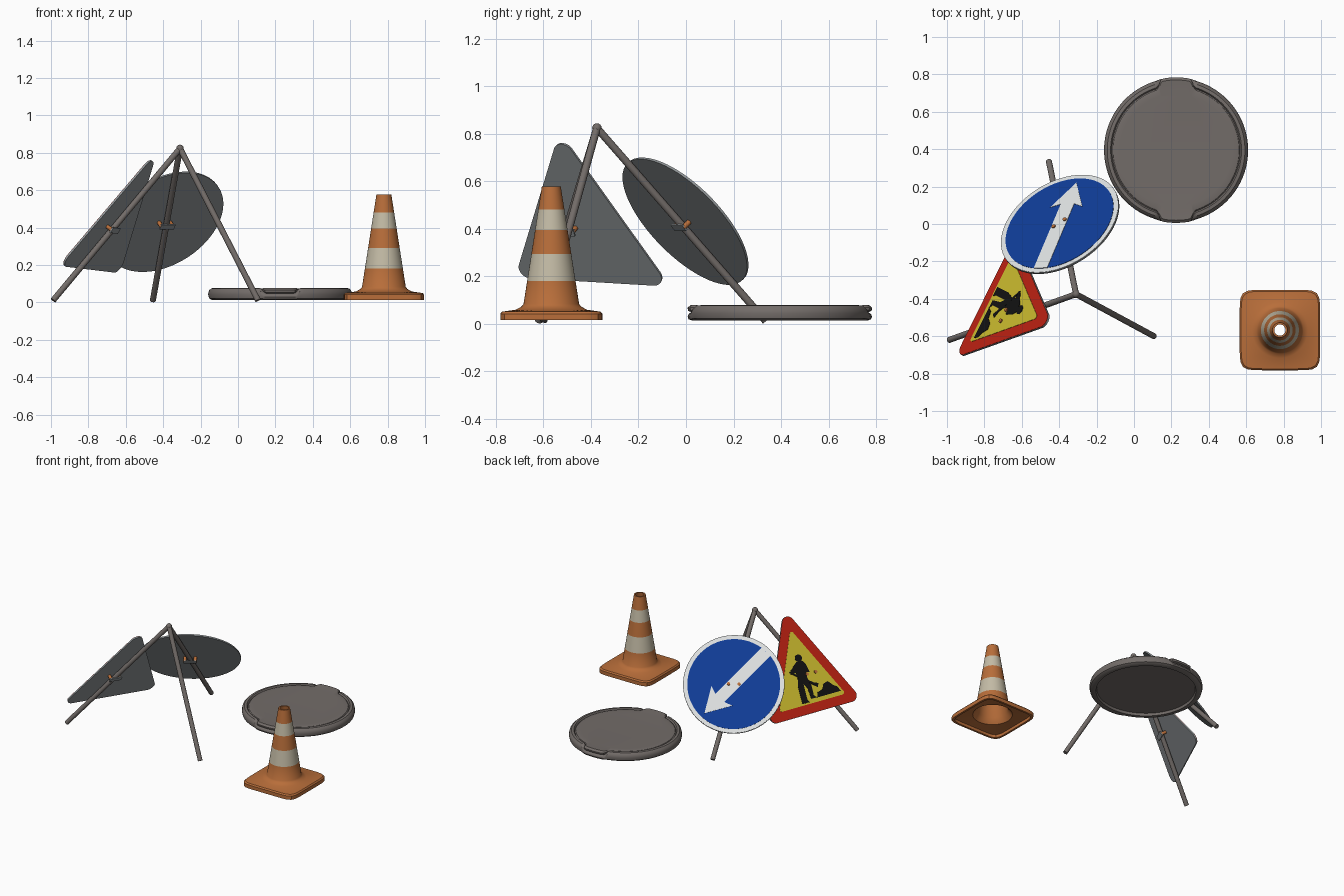
import bpy, bmesh, math
from mathutils import Vector, Matrix

if "Cube" in bpy.data.objects:
    bpy.data.objects.remove(bpy.data.objects["Cube"])


def material(name, r, g, b):
    m = bpy.data.materials.new(name)
    m.diffuse_color = (r, g, b, 1)
    m.use_nodes = True
    m.node_tree.nodes["Principled BSDF"].inputs["Base Color"].default_value = m.diffuse_color
    return m


RUBBER = material("dark rubber grey", .17, .15, .14)
STEEL = material("sign back grey", .27, .29, .30)
ORANGE = material("cone orange", .48, .155, .042)
CREAM = material("cone stripe cream", .55, .50, .38)
BLUE = material("sign blue", .005, .046, .31)
WHITE = material("sign white", .74, .76, .76)
RED = material("sign red", .50, .015, .006)
YELLOW = material("sign yellow", .60, .50, .028)
BLACK = material("pictogram black", .006, .006, .006)


def finish(name, bm, mats, matrix=None, smooth=True):
    bmesh.ops.recalc_face_normals(bm, faces=bm.faces[:])
    me = bpy.data.meshes.new(name)
    bm.to_mesh(me)
    bm.free()
    for m in mats:
        me.materials.append(m)
    ob = bpy.data.objects.new(name, me)
    bpy.context.collection.objects.link(ob)
    if matrix is not None:
        ob.matrix_world = matrix
    if smooth:
        bpy.ops.object.select_all(action='DESELECT')
        ob.select_set(True)
        bpy.context.view_layer.objects.active = ob
        bpy.ops.object.shade_smooth_by_angle(angle=math.radians(35))
    return ob


def loft(bm, rings, closed=False):
    """Skin a list of equal-length point rings; returns faces per band."""
    vs = [[bm.verts.new(p) for p in ring] for ring in rings]
    n, bands = len(vs[0]), []
    for i in range(len(vs) if closed else len(vs) - 1):
        a, b = vs[i], vs[(i + 1) % len(vs)]
        bands.append([bm.faces.new((a[k], a[(k + 1) % n], b[(k + 1) % n], b[k])) for k in range(n)])
    if not closed:
        bm.faces.new(vs[0])
        bm.faces.new(vs[-1])
    return bands


def plate(name, outline, z0, z1, mat, frame):
    bm = bmesh.new()
    loft(bm, [[(x, y, z) for x, y in outline] for z in (z0, z1)])
    return finish(name, bm, [mat], frame)


def rod(name, p, q, r, mat):
    p, q = Vector(p), Vector(q)
    d = q - p
    bm = bmesh.new()
    bmesh.ops.create_cone(bm, cap_ends=True, segments=20, radius1=r, radius2=r, depth=d.length)
    rot = d.to_track_quat('Z', 'Y').to_matrix().to_4x4()
    return finish(name, bm, [mat], Matrix.Translation((p + q) / 2) @ rot)


def sign_frame(origin, normal, up):
    n = Vector(normal).normalized()
    v = Vector(up)
    v = (v - n * n.dot(v)).normalized()
    u = v.cross(n)
    m = Matrix((u, v, n)).transposed().to_4x4()
    m.translation = origin
    return m


def circle(r, n=72, cx=0, cy=0):
    return [(cx + r * math.cos(2 * math.pi * k / n), cy + r * math.sin(2 * math.pi * k / n)) for k in range(n)]


def round_triangle(half, low, high, r, steps=10):
    """Triangle of corner centres, with arcs of radius r around them."""
    slope = math.atan2(high - low, half)          # base angle
    out = []
    for cx, cy, a0, a1 in ((half, low, -math.pi / 2, math.pi / 2 - slope),
                           (0, high, math.pi / 2 - slope, math.pi / 2 + slope),
                           (-half, low, math.pi / 2 + slope, math.pi * 1.5)):
        for k in range(steps + 1):
            a = a0 + (a1 - a0) * k / steps
            out.append((cx + r * math.cos(a), cy + r * math.sin(a)))
    return out


def fixings(label, frame, cx, cy, dx, dy):
    """Two bolts through the sign and a clamp bar behind the leg."""
    for i, s in enumerate((-1, 1)):
        x, y = cx + s * dx, cy + s * dy
        rod(f"{label}_bolt_{i + 1}", frame @ Vector((x, y, -.05)), frame @ Vector((x, y, .012)), .011, ORANGE)
    bm = bmesh.new()
    bmesh.ops.create_cube(bm, size=1, matrix=Matrix.Diagonal((.09, .032, .008, 1)))
    turn = Matrix.Translation((cx, cy, -.047)) @ Matrix.Rotation(math.atan2(dy, dx), 4, 'Z')
    finish(f"{label}_clamp", bm, [STEEL], frame @ turn, False)


# Tripod
APEX = (-.31, -.375, .823)
for side, foot in (("left", (-.988, -.62, .011)), ("right", (.107, -.60, .011)), ("back", (-.455, .335, .011))):
    rod(f"{side}_leg", APEX, foot, .016, RUBBER)
bm = bmesh.new()
bmesh.ops.create_uvsphere(bm, u_segments=24, v_segments=12, radius=.02)
finish("leg_joint", bm, [RUBBER], Matrix.Translation(APEX))

# Round blue sign with arrow
F = sign_frame((-.397, .001, .434), (-.41, .65, .64), (.321, .76, -.566))
plate("round_sign_body", circle(.345), -.010, 0, STEEL, F)
plate("round_sign_border", circle(.343), 0, .002, WHITE, F)
plate("round_sign_field", circle(.316), .002, .004, BLUE, F)
half = [(.042, -.315), (.042, .135), (.10, .115)]
arrow = half + [(0, .285)] + [(-x, y) for x, y in reversed(half)]
plate("round_sign_arrow", arrow, .002, .006, WHITE, F)
fixings("round_sign", F, 0, 0, .026, .024)

# Triangular warning sign
F = sign_frame((-.678, -.438, .389), (-.753, .403, .518), (.485, -.189, .852))
plate("warning_sign_body", round_triangle(.29, -.20, .39, .045), -.010, 0, STEEL, F)
plate("warning_sign_border", round_triangle(.29, -.20, .39, .0435), 0, .002, RED, F)
k, mid = .806, -.019
plate("warning_sign_field", round_triangle(.29 * k, mid + (-.20 - mid) * k, mid + (.39 - mid) * k, .015),
      .002, .004, YELLOW, F)
worker = [(-.03, .118), (.015, .118), (.035, .09), (.045, .03), (.02, .035), (.015, .0), (.03, -.06),
          (.025, -.13), (.045, -.15), (0, -.15), (-.005, -.07), (-.025, -.04), (-.03, -.15),
          (-.02, -.168), (-.075, -.168), (-.07, -.05), (-.05, .02), (-.055, .05), (-.095, .045), (-.09, .07)]
plate("worker_figure", worker, .004, .006, BLACK, F)
plate("worker_head", circle(.026, 24, -.005, .14), .004, .006, BLACK, F)
plate("worker_shovel", [(-.10, .058), (-.095, .068), (.05, -.045), (.085, -.06), (.07, -.085), (.04, -.058)],
      .004, .0065, BLACK, F)
pile = [(.045, -.152), (.06, -.118), (.10, -.107), (.12, -.072), (.155, -.064), (.185, -.10),
        (.212, -.117), (.227, -.152)]
plate("dirt_pile", pile, .004, .006, BLACK, F)
fixings("warning_sign", F, .055, .02, .033, 0)

# Round rubber base: rim profile blends into a finger tongue at front and back
plain = [(.335, .03), (.34, .012), (.365, .012), (.38, .022), (.385, .043), (.38, .064), (.368, .075),
         (.35, .077), (.343, .066), (.340, .068), (.337, .072), (.329, .074)]
tongue = [(.335, .03), (.34, .012), (.368, .012), (.384, .018), (.388, .028), (.385, .038), (.380, .043),
          (.375, .046), (.373, .048), (.386, .053), (.389, .066), (.375, .078)]
N = 180
bm = bmesh.new()
rings = []
for (r0, z0), (r1, z1) in zip(plain, tongue):
    ring = []
    for j in range(N):
        a = 2 * math.pi * j / N
        off = math.degrees(math.asin(min(1, abs(math.cos(a)))))   # angle from the y axis
        w = max(0, min(1, (18 - off) / 7))
        w = w * w * (3 - 2 * w)
        r, z = r0 + (r1 - r0) * w, z0 + (z1 - z0) * w
        ring.append((r * math.cos(a), r * math.sin(a), z))
    rings.append(ring)
rings.append([(.30 * math.cos(2 * math.pi * j / N), .30 * math.sin(2 * math.pi * j / N), .074) for j in range(N)])
loft(bm, rings)
finish("round_rubber_base", bm, [RUBBER], Matrix.Translation((.225, .395, 0)))

# Traffic cone: hollow shell from square foot to open top, down the inside again
N = 64


def cone_ring(r, z, square):
    ring = []
    for j in range(N):
        c, s = math.cos(2 * math.pi * j / N), math.sin(2 * math.pi * j / N)
        q = r / (abs(c) ** 8 + abs(s) ** 8) ** .125 if square else r
        ring.append((q * c, q * s, z))
    return ring


wall = [(.117 - .077 * (z - .082) / .494, z, False) for z in (.082, .18, .292, .394, .48, .576)]
profile = [(.215, .014, True), (.215, .041, True), (.207, .05, True), (.15, .058, False), (.126, .071, False)]
profile += wall
profile += [(.030, .576, False), (.105, .082, False), (.135, .045, False), (.20, .036, True), (.20, .014, True)]
bm = bmesh.new()
bands = loft(bm, [cone_ring(*p) for p in profile], closed=True)
for i in (6, 8):
    for f in bands[i]:
        f.material_index = 1
finish("traffic_cone", bm, [ORANGE, CREAM], Matrix.Translation((.78, -.567, 0)))
